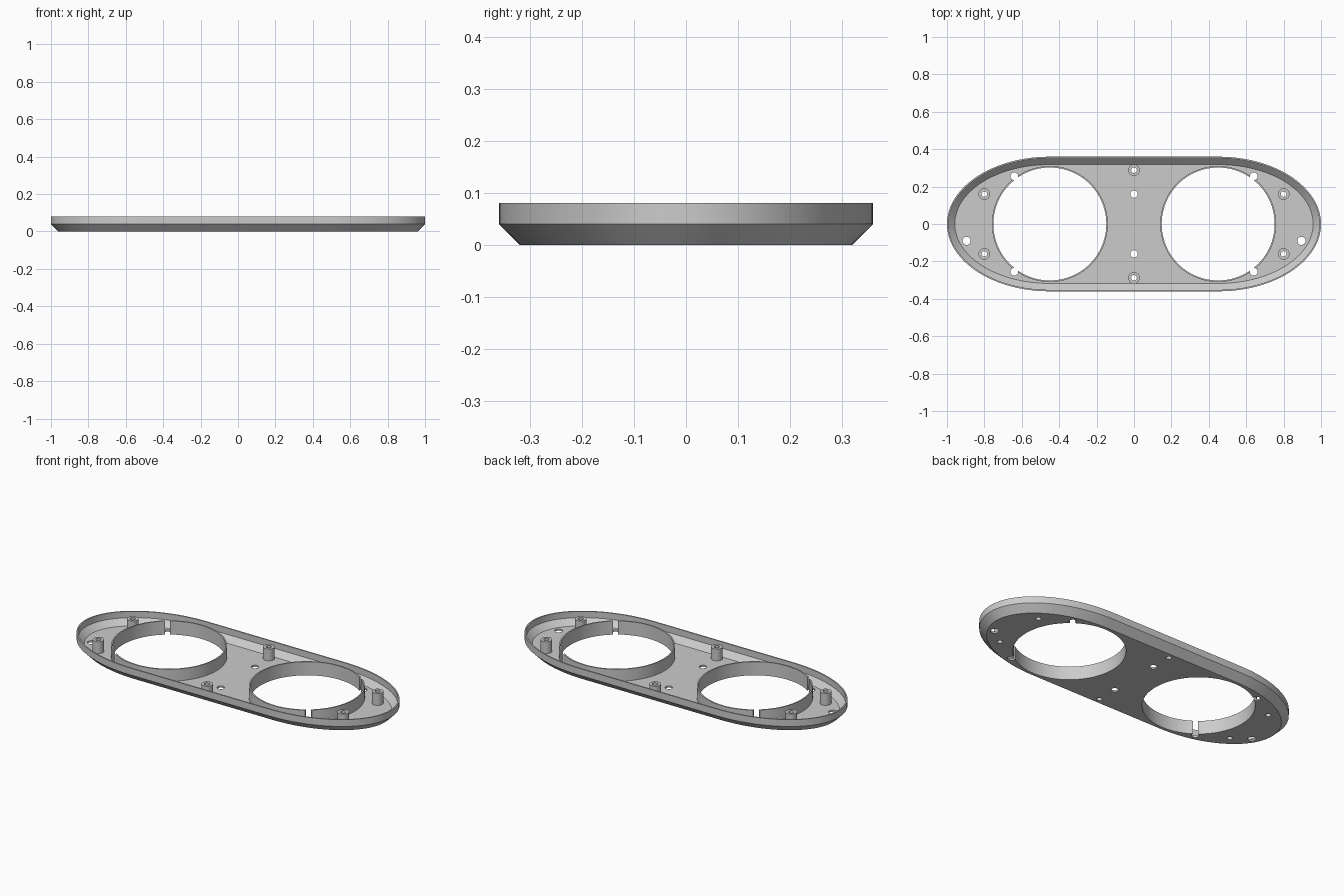
import bpy, bmesh, math
from mathutils import Vector

if "Cube" in bpy.data.objects:
    bpy.data.objects.remove(bpy.data.objects["Cube"], do_unlink=True)

HEIGHT = 0.08
FLOOR = 0.01
RING_X, RING_OUT, RING_IN = 0.45, 0.31, 0.302

grey = bpy.data.materials.new("light_grey")
grey.use_nodes = True
grey.diffuse_color = (0.6, 0.6, 0.6, 1)
grey.node_tree.nodes["Principled BSDF"].inputs["Base Color"].default_value = (0.6, 0.6, 0.6, 1)


def oval(inset, z, n=48):
    """Straight-sided outline with elliptical ends."""
    pts = []
    for side in (1, -1):
        for i in range(n + 1):
            a = math.pi * (i / n - 0.5)
            pts.append(Vector((side * (RING_X + (0.55 - inset) * math.cos(a)),
                               side * (0.36 - inset) * math.sin(a), z)))
    return pts


def circle(x, y, r, z, n):
    return [Vector((x + r * math.cos(math.tau * i / n),
                    y + r * math.sin(math.tau * i / n), z)) for i in range(n)]


def loft(name, loops, closed=False):
    """Skin matching loops; cap both ends, or join the last to the first."""
    bm = bmesh.new()
    rows = [[bm.verts.new(p) for p in loop] for loop in loops]
    pairs = list(zip(rows, rows[1:]))
    if closed:
        pairs.append((rows[-1], rows[0]))
    else:
        bm.faces.new(rows[0])
        bm.faces.new(rows[-1])
    for a, b in pairs:
        for i in range(len(a)):
            j = (i + 1) % len(a)
            bm.faces.new((a[i], a[j], b[j], b[i]))
    bmesh.ops.recalc_face_normals(bm, faces=bm.faces)
    mesh = bpy.data.meshes.new(name)
    bm.to_mesh(mesh)
    bm.free()
    mesh.materials.append(grey)
    obj = bpy.data.objects.new(name, mesh)
    bpy.context.collection.objects.link(obj)
    return obj


def tube(name, x, y, r_out, r_in, z0, z1, n):
    return loft(name, [circle(x, y, r, z, n) for r, z in
                       ((r_out, z0), (r_out, z1), (r_in, z1), (r_in, z0))], closed=True)


def activate(obj):
    bpy.ops.object.select_all(action="DESELECT")
    obj.select_set(True)
    bpy.context.view_layer.objects.active = obj


def drill(obj, x, y, r, n=24):
    """Cut a vertical round hole right through a part."""
    cutter = loft("cutter", [circle(x, y, r, z, n) for z in (-0.1, 0.2)])
    cutter.hide_render = True
    mod = obj.modifiers.new("hole", "BOOLEAN")
    mod.operation = "DIFFERENCE"
    mod.solver = "EXACT"
    mod.object = cutter
    activate(obj)
    bpy.ops.object.modifier_apply(modifier=mod.name)
    bpy.data.objects.remove(cutter, do_unlink=True)


# Shallow tray with a chamfered lower edge and thin wall
profile = [(0.04, 0), (0, 0.04), (0, HEIGHT), (0.008, HEIGHT), (0.008, 0.043), (0.042, FLOOR)]
tray = loft("tray", [oval(d, z) for d, z in profile])
parts = [tray]

# Two upright collars, each with a pair of slots on its outer side
for side, word in ((1, "left"), (-1, "right")):
    cx = side * RING_X
    drill(tray, cx, 0, RING_OUT, 96)
    ring = tube(word + "_collar", cx, 0, RING_OUT, RING_IN, 0, HEIGHT, 96)
    for end in (1, -1):
        slot = (side * 0.64, end * 0.255, 0.021)
        drill(ring, *slot)
        drill(tray, *slot)
    parts.append(ring)

    # Cable hole near the tip
    drill(tray, side * 0.895, -0.09, 0.022)

# Hollow screw posts
for x, y, word in ((0.8, 0.16, "left_back"), (0.8, -0.16, "left_front"),
                   (-0.8, 0.16, "right_back"), (-0.8, -0.16, "right_front"),
                   (0, 0.288, "centre_back"), (0, -0.288, "centre_front")):
    drill(tray, x, y, 0.015)
    parts.append(tube(word + "_post", x, y, 0.031, 0.015, FLOOR, HEIGHT, 24))

# Plain holes on the centre line
for y in (0.16, -0.16):
    drill(tray, 0, y, 0.02)

for part in parts:
    activate(part)
    bpy.ops.object.shade_smooth_by_angle(angle=math.radians(30))
